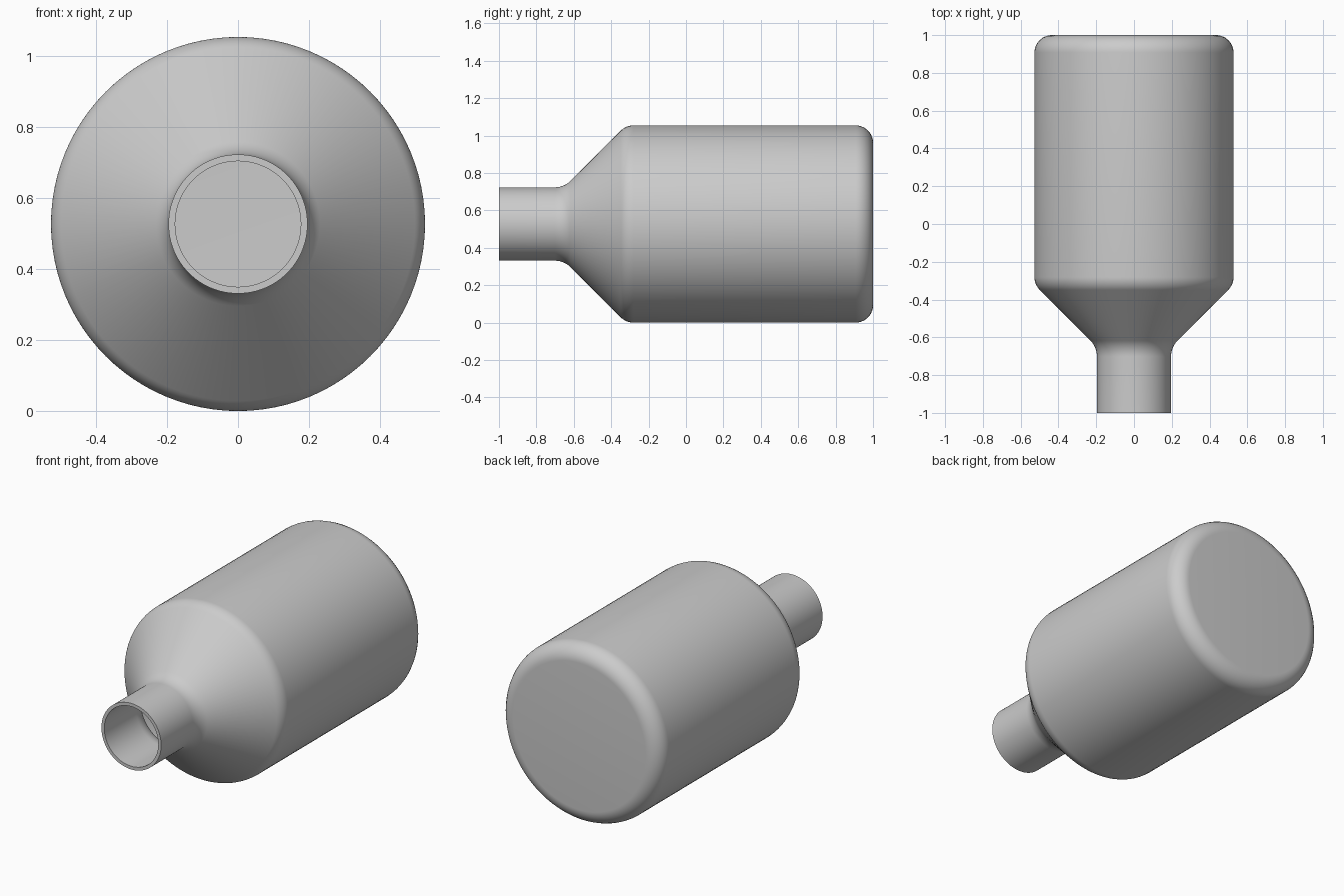
import bpy, bmesh, math
from mathutils import Vector

if "Cube" in bpy.data.objects:
    bpy.data.objects.remove(bpy.data.objects["Cube"])

R, NECK, WALL, SIDES = 0.527, 0.196, 0.019, 96
SHOULDER = 0.848  # 45 degree cone: radius = y + SHOULDER


def fillet(a, b, c, rad, n=8):
    """Arc of radius rad rounding corner b between a and c."""
    u, v = (a - b).normalized(), (c - b).normalized()
    half = u.angle(v) / 2
    centre = b + (u + v).normalized() * (rad / math.sin(half))
    p = b + u * (rad / math.tan(half)) - centre
    q = b + v * (rad / math.tan(half)) - centre
    return [centre + (p * (1 - i / n) + q * (i / n)).normalized() * rad
            for i in range(n + 1)]


def profile(t):
    """(y, radius) profile from mouth to base, offset inward by t."""
    body, neck, c = R - t, NECK - t, SHOULDER - t * math.sqrt(2)
    p = [Vector(v) for v in ((-1, neck), (neck - c, neck), (body - c, body),
                             (1 - t, body), (1 - t, 0))]
    pts = [p[0]]
    for i, rad in ((1, 0.12 + t), (2, 0.097 - t), (3, 0.092 - t)):
        pts += fillet(p[i - 1], p[i], p[i + 1], rad)
    return pts + [p[4]]


# Hollow bottle: outer wall, rim and inner wall in one revolved profile
points = profile(0)[::-1] + profile(WALL)
bm = bmesh.new()
rings = []
for y, r in points:
    if r < 1e-6:
        rings.append([bm.verts.new((0, y, R))])
    else:
        rings.append([bm.verts.new((r * math.sin(a), y, R + r * math.cos(a)))
                      for a in (2 * math.pi * i / SIDES for i in range(SIDES))])
for lo, hi in zip(rings, rings[1:]):
    for i in range(SIDES):
        j = (i + 1) % SIDES
        if len(lo) == 1:
            bm.faces.new((lo[0], hi[i], hi[j]))
        elif len(hi) == 1:
            bm.faces.new((lo[i], lo[j], hi[0]))
        else:
            bm.faces.new((lo[i], hi[i], hi[j], lo[j]))
bmesh.ops.recalc_face_normals(bm, faces=bm.faces[:])

mesh = bpy.data.meshes.new("bottle")
bm.to_mesh(mesh)
bm.free()
bottle = bpy.data.objects.new("bottle", mesh)
bpy.context.collection.objects.link(bottle)
bpy.context.view_layer.objects.active = bottle
bottle.select_set(True)
bpy.ops.object.shade_smooth_by_angle(angle=math.radians(35))
